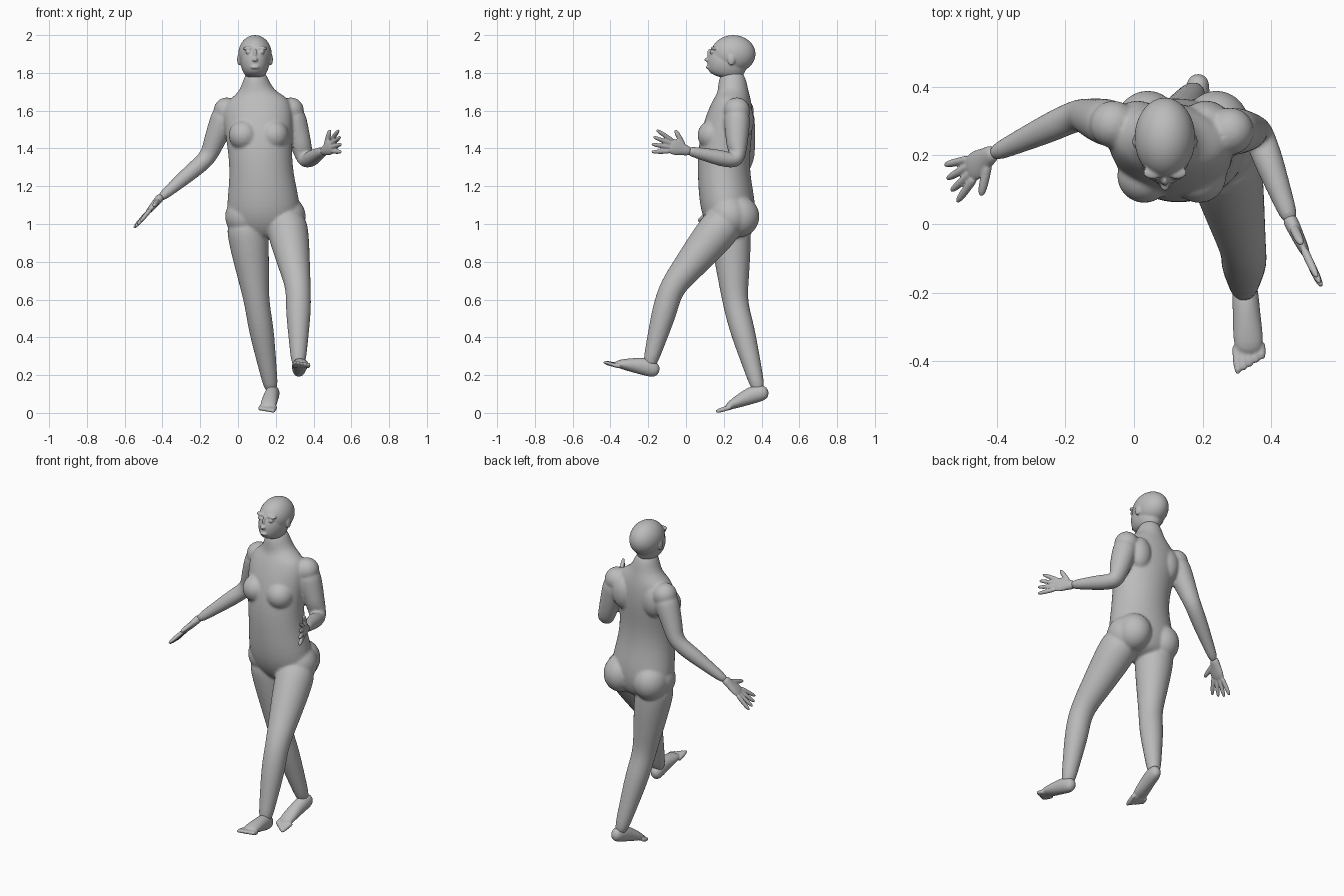
import bpy, bmesh, math
from mathutils import Vector, Matrix

if "Cube" in bpy.data.objects:
    bpy.data.objects.remove(bpy.data.objects["Cube"])

skin = bpy.data.materials.new("plain_grey")
skin.use_nodes = True
skin.diffuse_color = (.5, .5, .5, 1)
skin.node_tree.nodes["Principled BSDF"].inputs["Base Color"].default_value = skin.diffuse_color

ACROSS = Vector((1, 0, 0))
SIDES = 20
MIRROR = (-1, 1)


def ring_verts(mesh, centre, wide, deep, half_width, half_depth):
    angles = [math.tau * index / SIDES for index in range(SIDES)]
    return [mesh.verts.new(centre + wide * half_width * math.cos(angle)
                           + deep * half_depth * math.sin(angle)) for angle in angles]


def loft(mesh, rows, wide=ACROSS):
    """Tube of ellipses, each row holding a centre, a half width and a half depth."""
    centres = [Vector(centre) for centre, half_width, half_depth in rows]
    previous_ring = previous_direction = None
    faces = []
    for index, (centre, half_width, half_depth) in enumerate(rows):
        before = centres[max(index - 1, 0)]
        after = centres[min(index + 1, len(rows) - 1)]
        direction = (after - before).normalized()
        if previous_direction:
            wide = previous_direction.rotation_difference(direction) @ wide
        wide = (wide - direction * wide.dot(direction)).normalized()
        deep = direction.cross(wide)
        ring = ring_verts(mesh, centres[index], wide, deep, half_width, half_depth)
        if previous_ring:
            for side in range(SIDES):
                faces.append(mesh.faces.new((previous_ring[side - 1], previous_ring[side],
                                             ring[side], ring[side - 1])))
        else:
            faces.append(mesh.faces.new(ring))
        previous_ring, previous_direction = ring, direction
    faces.append(mesh.faces.new(previous_ring))
    bmesh.ops.recalc_face_normals(mesh, faces=faces)


def ball(mesh, centre, radii):
    placement = Matrix.Translation(centre) @ Matrix.Diagonal((*radii, 1))
    bmesh.ops.create_uvsphere(mesh, u_segments=SIDES, v_segments=SIDES, radius=1,
                              matrix=placement)


def limb(mesh, joints, radii, muscle):
    """Tapering bones joined at the elbow or knee, swollen between the joints."""
    rows = []
    bones = zip(joints, joints[1:], radii, radii[1:])
    for start, end, start_radius, end_radius in bones:
        for step in range(4):
            along = step / 4
            swell = muscle * math.sin(math.pi * math.sqrt(along))
            radius = start_radius + (end_radius - start_radius) * along + swell
            rows.append((start.lerp(end, along), radius, radius))
    rows.append((joints[-1], radii[-1], radii[-1]))
    loft(mesh, rows)
    ball(mesh, joints[0], [radii[0]] * 3)


def digit(mesh, base, tip, thickness):
    """Finger or toe that narrows only near its end."""
    base, tip = Vector(base), Vector(tip)
    rows = []
    for step in range(6):
        along = step / 5
        radius = thickness * (1 - along ** 6 / 2)
        rows.append((base.lerp(tip, along), radius, radius))
    loft(mesh, rows)


def aim(origin, target, side):
    """Placement whose y axis runs to the target and whose x axis leans to the side."""
    forward = (target - origin).normalized()
    side = (side - forward * side.dot(forward)).normalized()
    axes = Matrix((side, forward, side.cross(forward))).transposed()
    return Matrix.Translation(origin) @ axes.to_4x4()


def finish(mesh, name, voxel_size, relax_rounds):
    """Blend the overlapping shells of a part into one smooth skin."""
    data = bpy.data.meshes.new(name)
    mesh.to_mesh(data)
    mesh.free()
    data.materials.append(skin)
    part = bpy.data.objects.new(name, data)
    bpy.context.scene.collection.objects.link(part)
    part.modifiers.new("round", "SUBSURF").levels = 2
    part.modifiers["round"].render_levels = 2
    blend = part.modifiers.new("blend", "REMESH")
    blend.mode = "VOXEL"
    blend.voxel_size = voxel_size
    blend.use_smooth_shade = True
    relax = part.modifiers.new("relax", "SMOOTH")
    relax.iterations = relax_rounds


# Joints of the stride, from trunk to tip
right_leg = [Vector(joint) for joint in ((.04, .23, 1.04), (.1, .26, .58), (.18, .39, .1))]
left_leg = [Vector(joint) for joint in ((.25, .23, 1.04), (.32, -.08, .66), (.32, -.2, .23))]
right_arm = [Vector(joint) for joint in ((-.06, .29, 1.6), (-.16, .32, 1.35), (-.42, .2, 1.13))]
left_arm = [Vector(joint) for joint in ((.28, .27, 1.6), (.36, .27, 1.33), (.46, 0, 1.39))]

# Torso and neck, leaning sideways as they rise
body = bmesh.new()
trunk = [(.25, .92, .1, .08), (.24, 1, .19, .13), (.22, 1.1, .2, .15), (.2, 1.25, .17, .14),
         (.2, 1.4, .17, .14), (.23, 1.55, .19, .13), (.25, 1.66, .18, .1),
         (.25, 1.7, .08, .08), (.24, 1.82, .06, .07)]
loft(body, [((.2 - .06 * height, depth, height), half_width, half_depth)
            for depth, height, half_width, half_depth in trunk], Vector((1, -.1, 0)))

# Chest, shoulder blades and buttocks
for side in MIRROR:
    ball(body, (.11 + .08 * side, .14, 1.47), (.08, .08, .08))
    ball(body, (.11 + .1 * side, .3, 1.55), (.07, .06, .1))
    ball(body, (.14 + .1 * side, .28, 1.04), (.1, .11, .11))

# Legs and arms
for joints in (right_leg, left_leg):
    limb(body, joints, (.11, .066, .035), .01)
for joints in (right_arm, left_arm):
    limb(body, joints, (.07, .046, .024), .005)
finish(body, "body", .008, 6)

# Skull, jaw and face
head = bmesh.new()
middle = .09
ball(head, (middle, .25, 1.9), (.09, .12, .1))
jaw = [(.23, 1.92, .07, .1), (.22, 1.86, .08, .11), (.21, 1.81, .07, .1), (.2, 1.77, .04, .08)]
loft(head, [((middle, depth, height), half_width, half_depth)
            for depth, height, half_width, half_depth in jaw])
ball(head, (middle, .13, 1.9), (.01, .02, .03))
ball(head, (middle, .12, 1.87), (.016, .025, .012))
ball(head, (middle, .12, 1.83), (.025, .016, .01))
for side in MIRROR:
    eye = middle + .035 * side
    ball(head, (eye, .15, 1.93), (.03, .02, .01))
    ball(head, (eye, .14, 1.91), (.016, .015, .01))
    ball(head, (middle + .085 * side, .24, 1.87), (.01, .02, .03))
finish(head, "head", .005, 3)


def hand(name, wrist, tip, thumb_side):
    mesh = bmesh.new()
    palm = [(-.03, .025, .025), (.02, .03, .02), (.06, .045, .018), (.11, .04, .012)]
    loft(mesh, [((0, along, 0), half_width, half_depth)
                for along, half_width, half_depth in palm])
    for finger in range(4):
        spread = .02 * (finger - 1.5)
        digit(mesh, (spread, .09, 0), (spread * 2, .21 - abs(spread) / 2, 0), .012)
    digit(mesh, (.02, .02, 0), (.09, .09, 0), .014)
    mesh.transform(aim(wrist, Vector(tip), Vector(thumb_side)))
    finish(mesh, name, .004, 3)


hand("right_hand", right_arm[-1], (-.53, .12, 1), (1, -3, 1))
hand("left_hand", left_arm[-1], (.54, -.17, 1.44), (0, 0, 1))


def foot(name, heel, tip, inner):
    mesh = bmesh.new()
    sole = [(-.01, .04, .03, .035), (.06, .05, .04, .05), (.13, .04, .04, .04),
            (.24, .018, .05, .018)]
    loft(mesh, [((0, along, height), half_width, half_depth)
                for along, height, half_width, half_depth in sole])
    for toe in range(5):
        across = inner * .018 * (2 - toe)
        digit(mesh, (across, .2, .015), (across, .29 - .01 * toe, .012), .013)
    mesh.transform(aim(Vector(heel), Vector(tip), -ACROSS))
    finish(mesh, name, .005, 3)


foot("right_foot", (.19, .44, .07), (.15, .18, 0), -1)
foot("left_foot", (.32, -.16, .18), (.34, -.45, .26), 1)
